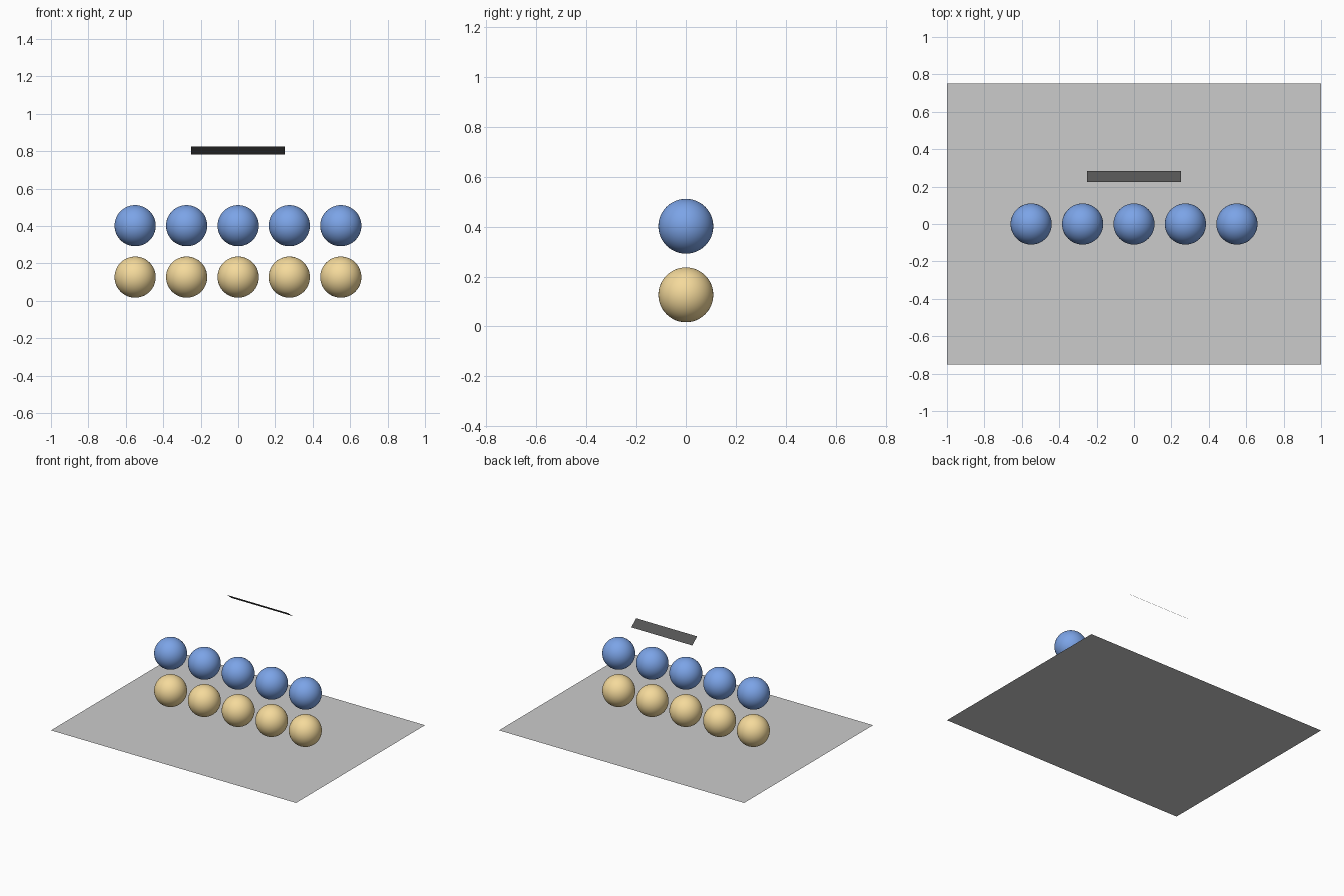
import bpy
import math

if "Cube" in bpy.data.objects:
    bpy.data.objects.remove(bpy.data.objects["Cube"])


def material(name, rgb):
    m = bpy.data.materials.new(name)
    m.diffuse_color = (*rgb, 1)
    m.use_nodes = True
    m.node_tree.nodes["Principled BSDF"].inputs["Base Color"].default_value = m.diffuse_color
    return m


blue = material("blue", (0.2, 0.37, 0.8))
tan = material("tan", (0.91, 0.70, 0.33))
dark = material("dark", (0.09, 0.09, 0.09))


def panel(name, width, depth, loc, tilt=0.0):
    """Single-sided flat rectangle, tilted about x."""
    bpy.ops.mesh.primitive_plane_add(size=1, location=loc, rotation=(tilt, 0, 0))
    ob = bpy.context.object
    ob.name = name
    ob.scale = (width, depth, 1)
    return ob


# Floor sheet
panel("floor", 2.0, 1.5, (0, 0, 0))

# Tilted strip behind and above the balls: front edge high, back edge low
strip = panel("tilted_strip", 0.5, 0.073, (0, 0.254, 0.804), math.radians(-38))
strip.data.materials.append(dark)

# Two rows of five balls
for row, z, mat in (("lower_ball", 0.127, tan), ("upper_ball", 0.402, blue)):
    for i in range(5):
        bpy.ops.mesh.primitive_uv_sphere_add(
            segments=48, ring_count=24, radius=0.11,
            location=((i - 2) * 0.275, 0, z))
        ball = bpy.context.object
        ball.name = f"{row}_{i + 1}"
        ball.data.materials.append(mat)
        bpy.ops.object.shade_smooth()
